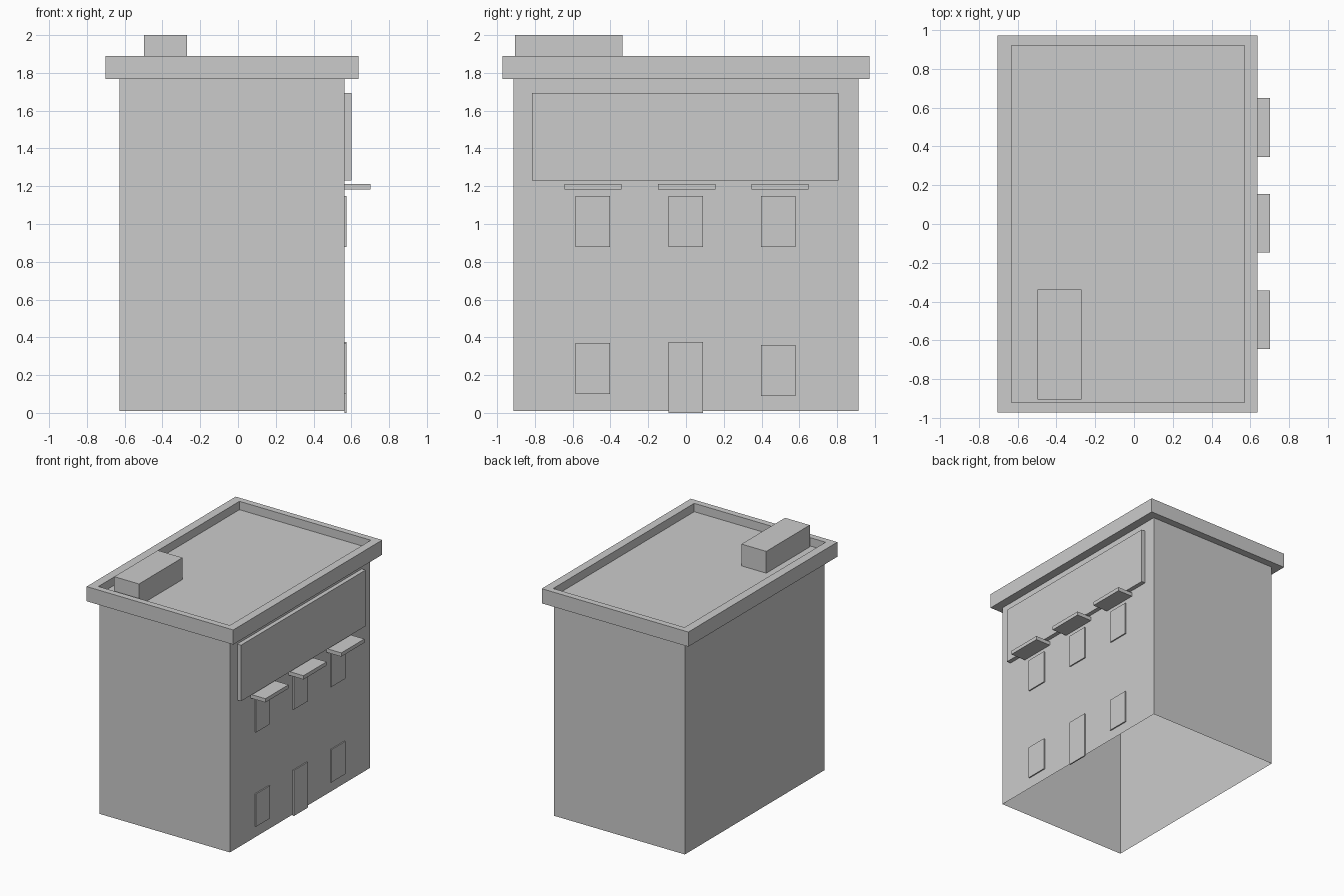
import bpy, bmesh
from mathutils import Vector

if "Cube" in bpy.data.objects:
    bpy.data.objects.remove(bpy.data.objects["Cube"])

WALL_X = 0.565   # plane of the street facade
ROOF_Z = 1.82    # level of the sunken flat roof


def finish(name, bm):
    mesh = bpy.data.meshes.new(name)
    bm.to_mesh(mesh)
    bm.free()
    obj = bpy.data.objects.new(name, mesh)
    bpy.context.collection.objects.link(obj)
    return obj


def box(name, x, y, z, open_side):
    """Box from (min, max) ranges, left open on the side that touches the building."""
    bm = bmesh.new()
    bmesh.ops.create_cube(bm, size=1)
    for v in bm.verts:
        v.co = [r[0] if c < 0 else r[1] for c, r in zip(v.co, (x, y, z))]
    bm.normal_update()
    hidden = [f for f in bm.faces if f.normal.dot(Vector(open_side)) > 0.9]
    bmesh.ops.delete(bm, geom=hidden, context='FACES')
    return finish(name, bm)


def facade_box(name, depth, y_mid, width, z):
    return box(name, (WALL_X, WALL_X + depth),
               (y_mid - width / 2, y_mid + width / 2), z, (-1, 0, 0))


# Building shell: walls, overhanging cornice, parapet and sunken roof, open below
rings = [  # x min, x max, half depth in y, z
    (-0.628, WALL_X, 0.912, 0.01),
    (-0.628, WALL_X, 0.912, 1.768),
    (-0.702, 0.637, 0.972, 1.768),
    (-0.702, 0.637, 0.972, 1.889),
    (-0.631, 0.569, 0.92, 1.889),
    (-0.631, 0.569, 0.92, ROOF_Z),
]
bm = bmesh.new()
loops = [[bm.verts.new(p) for p in ((a, -d, z), (b, -d, z), (b, d, z), (a, d, z))]
         for a, b, d, z in rings]
for low, high in zip(loops, loops[1:]):
    for i in range(4):
        j = (i + 1) % 4
        bm.faces.new((low[i], low[j], high[j], high[i]))
bm.faces.new(loops[-1])
finish("building_shell", bm)

# Rooftop stair housing
box("roof_housing", (-0.497, -0.271), (-0.905, -0.337), (ROOF_Z, 2.0), (0, 0, -1))

# Sign board across the facade
facade_box("sign_board", 0.035, -0.004, 1.625, (1.231, 1.694))

# Three bays: awning, upper window, and lower window or door
bays = [
    ("left", -0.493, -0.494, "window", (0.10, 0.37)),
    ("middle", 0.004, -0.002, "door", (0.0, 0.376)),
    ("right", 0.497, 0.488, "window", (0.09, 0.36)),
]
for side, awning_y, opening_y, kind, z in bays:
    facade_box(f"{side}_awning", 0.136, awning_y, 0.302, (1.182, 1.213))
    facade_box(f"{side}_upper_window", 0.01, opening_y, 0.182, (0.878, 1.149))
    facade_box(f"{side}_lower_{kind}", 0.01, opening_y, 0.182, z)
